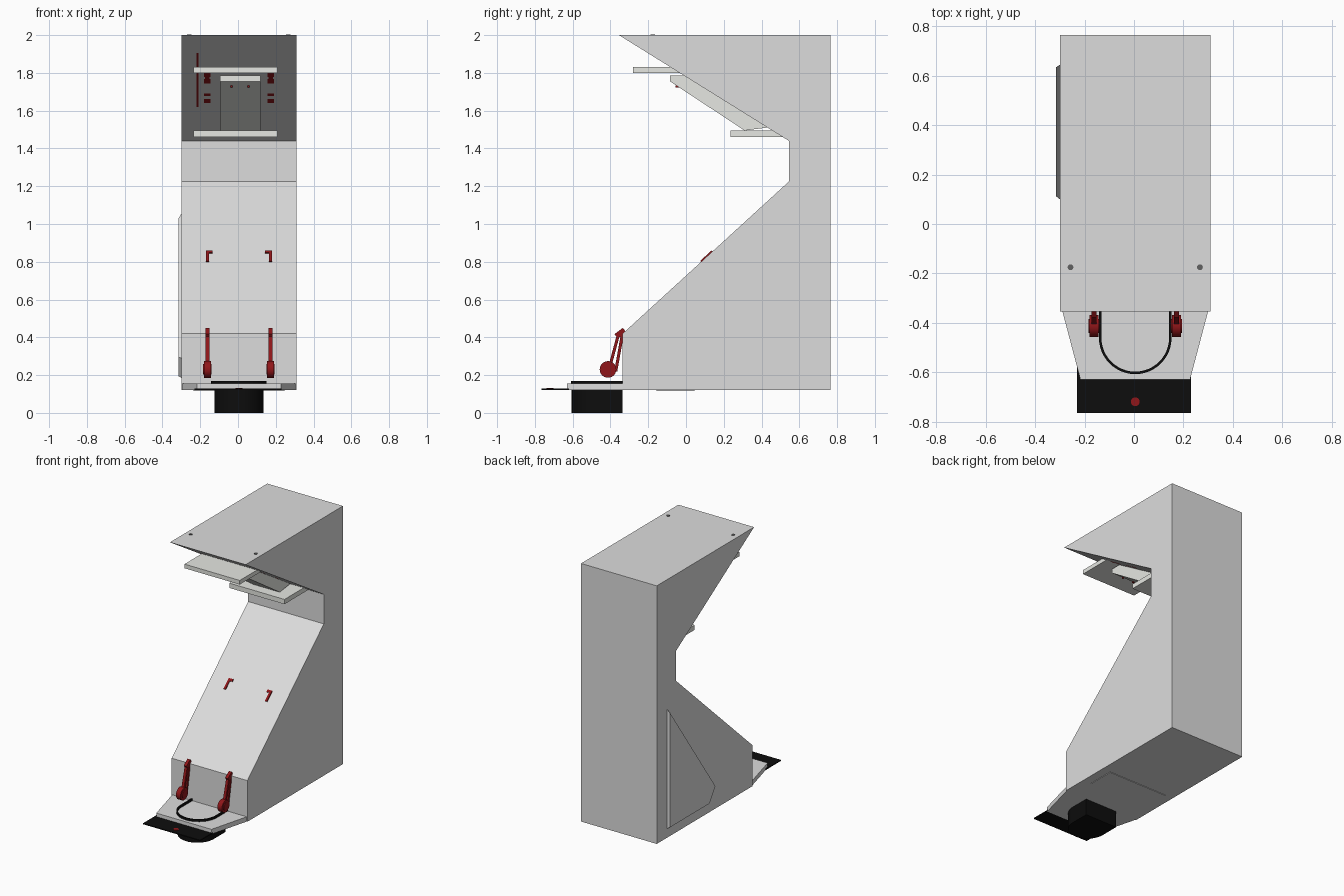
import bpy, bmesh, math
from mathutils import Vector

cube = bpy.data.objects.get("Cube")
if cube:
    bpy.data.objects.remove(cube, do_unlink=True)

CX = 0.005  # symmetry plane of the cabinet


def material(name, rgb):
    m = bpy.data.materials.new(name)
    m.use_nodes = True
    m.diffuse_color = (*rgb, 1)
    m.node_tree.nodes["Principled BSDF"].inputs["Base Color"].default_value = (*rgb, 1)
    return m


GREY = material("light_grey", (0.72, 0.72, 0.72))
WHITE = material("off_white", (0.8, 0.81, 0.77))
RED = material("dark_red", (0.28, 0.008, 0.01))
BLACK = material("black", (0.004, 0.004, 0.004))
STUD = material("stud_grey", (0.12, 0.12, 0.12))


def prism(name, pts, lo, hi, axis, mat, taper=1.0, smooth=False):
    """Extrude an outline along x (points are y, z) or z (points are x, y)."""
    place = (lambda p, h: (h, p[0], p[1])) if axis == "x" else (lambda p, h: (p[0], p[1], h))
    mid = sum((Vector(p) for p in pts), Vector((0, 0))) / len(pts)
    bm = bmesh.new()
    a = [bm.verts.new(place(p, lo)) for p in pts]
    b = [bm.verts.new(place(mid + (Vector(p) - mid) * taper, hi)) for p in pts]
    bm.faces.new(a)
    bm.faces.new(b[::-1])
    for i in range(len(pts)):
        j = (i + 1) % len(pts)
        bm.faces.new((a[i], b[i], b[j], a[j]))
    bmesh.ops.recalc_face_normals(bm, faces=bm.faces)
    mesh = bpy.data.meshes.new(name)
    bm.to_mesh(mesh)
    bm.free()
    mesh.materials.append(mat)
    ob = bpy.data.objects.new(name, mesh)
    bpy.context.collection.objects.link(ob)
    if smooth:
        bpy.ops.object.select_all(action="DESELECT")
        ob.select_set(True)
        bpy.context.view_layer.objects.active = ob
        bpy.ops.object.shade_smooth_by_angle(angle=math.radians(35))
    return ob


def box(name, x, y, z, mat):
    return prism(name, [(x[0], y[0]), (x[1], y[0]), (x[1], y[1]), (x[0], y[1])], *z, "z", mat)


def circle(c, r, n=24):
    return [(c[0] + r * math.cos(math.tau * i / n), c[1] + r * math.sin(math.tau * i / n)) for i in range(n)]


def u_shape(r, front, back, n=24):
    """U outline open towards the back, rounded at the front."""
    cy = front + r
    arc = [(CX + r * math.cos(t), cy + r * math.sin(t))
           for t in (-math.pi * i / n for i in range(n + 1))]
    return [(CX + r, back)] + arc + [(CX - r, back)]


def bar(name, p, q, width, x, mat):
    """Straight bar in the side plane."""
    p, q = Vector(p), Vector(q)
    d = (q - p).normalized() * width / 2
    n = Vector((-d.y, d.x))
    return prism(name, [p + n, q + n, q - n, p - n], *x, "x", mat)


def slope_plate(name, slope, z, x, mat, t=0.007):
    """Thin plate lying on one of the sloped faces between two heights."""
    a, b = Vector(slope[0]), Vector(slope[1])
    d = b - a
    n = Vector((-d.y, d.x)).normalized() * t
    p, q = (a + d * (h - a.y) / d.y for h in z)
    return prism(name, [p, q, q + n, p + n], *x, "x", mat)


def span(x, w):
    return (x - w / 2, x + w / 2)


# Main cabinet
LOWER = ((-0.335, 0.42), (0.545, 1.225))
UPPER = ((-0.355, 2.0), (0.545, 1.44))
prism("cabinet", [(-0.335, 0.12), *LOWER, UPPER[1], UPPER[0], (0.765, 2.0), (0.765, 0.12)],
      -0.30, 0.31, "x", GREY)
prism("side_hatch", [(0.645, 0.185), (0.645, 1.055), (0.1, 0.29), (0.17, 0.185)],
      -0.30, -0.315, "x", GREY, taper=0.96)
box("underside_plate", span(CX, 0.48), (-0.155, 0.045), (0.116, 0.121), GREY)
for side in (-1, 1):
    prism("top_stud", circle((CX + side * 0.262, -0.175), 0.012, 12), 1.99, 2.004, "z", STUD)

# Tray, drip plate and round base
prism("tray", [(CX + sx * w, y) for sx, w, y in
               ((-1, 0.3, -0.335), (-1, 0.222, -0.63), (1, 0.222, -0.63), (1, 0.3, -0.335))],
      0.12, 0.155, "z", GREY)
box("front_plate", span(0, 0.46), (-0.765, -0.34), (0.122, 0.129), BLACK)
prism("plate_button", circle((CX, -0.72), 0.018), 0.127, 0.132, "z", RED)
prism("round_base", u_shape(0.13, -0.605, -0.335), 0, 0.121, "z", BLACK, smooth=True)
prism("tray_ring", u_shape(0.147, -0.608, -0.335) + u_shape(0.137, -0.598, -0.335)[::-1],
      0.154, 0.17, "z", BLACK)

# Upper shelves and the sloping box between them
prism("upper_shelf", [(-0.28, 1.80), (-0.02, 1.80), (-0.07, 1.83), (-0.28, 1.83)],
      -0.235, 0.21, "x", WHITE)
prism("lower_shelf", [(0.235, 1.46), (0.53, 1.46), (0.47, 1.495), (0.235, 1.495)],
      -0.235, 0.21, "x", WHITE)
prism("sloping_box", [(-0.085, 1.785), (-0.085, 1.755), (0.31, 1.495), (0.44, 1.512), (0.0, 1.785)],
      -0.095, 0.12, "x", WHITE)
for x in (-0.035, 0.055):
    box("box_dot", span(x, 0.01), (-0.055, -0.03), (1.722, 1.732), RED)

# Red trim on the upper slope
slope_plate("red_bar", UPPER, (1.865, 1.832), (-0.095, 0.112), RED)
slope_plate("red_strip", UPPER, (1.905, 1.62), span(-0.215, 0.01), RED)
for side in (-1, 1):
    x = CX + side * 0.168
    for top, low in ((1.80, 1.745), (1.70, 1.64)):
        slope_plate("red_clip", UPPER, (top, low), span(x, 0.022), RED)
        for end in (top, low + 0.022):
            slope_plate("red_clip_end", UPPER, (end, end - 0.022), span(x, 0.036), RED, 0.008)

# Hooks on the lower slope and folding arms on the front
for side in (-1, 1):
    x = CX + side * 0.167
    slope_plate("hook_upright", LOWER, (0.80, 0.855), span(x, 0.016), RED)
    slope_plate("hook_tip", LOWER, (0.843, 0.855), span(x - side * 0.012, 0.032), RED)
    arm = span(x, 0.02)
    bar("arm_front", (-0.355, 0.425), (-0.402, 0.25), 0.016, arm, RED)
    bar("arm_rear", (-0.337, 0.415), (-0.372, 0.22), 0.016, arm, RED)
    bar("arm_top", (-0.37, 0.405), (-0.325, 0.438), 0.03, span(x, 0.022), RED)
    prism("arm_wheel", circle((-0.413, 0.23), 0.044), *span(x, 0.036), "x", RED, smooth=True)
    prism("arm_hub", circle((-0.413, 0.23), 0.028), *span(x, 0.044), "x", RED, smooth=True)
